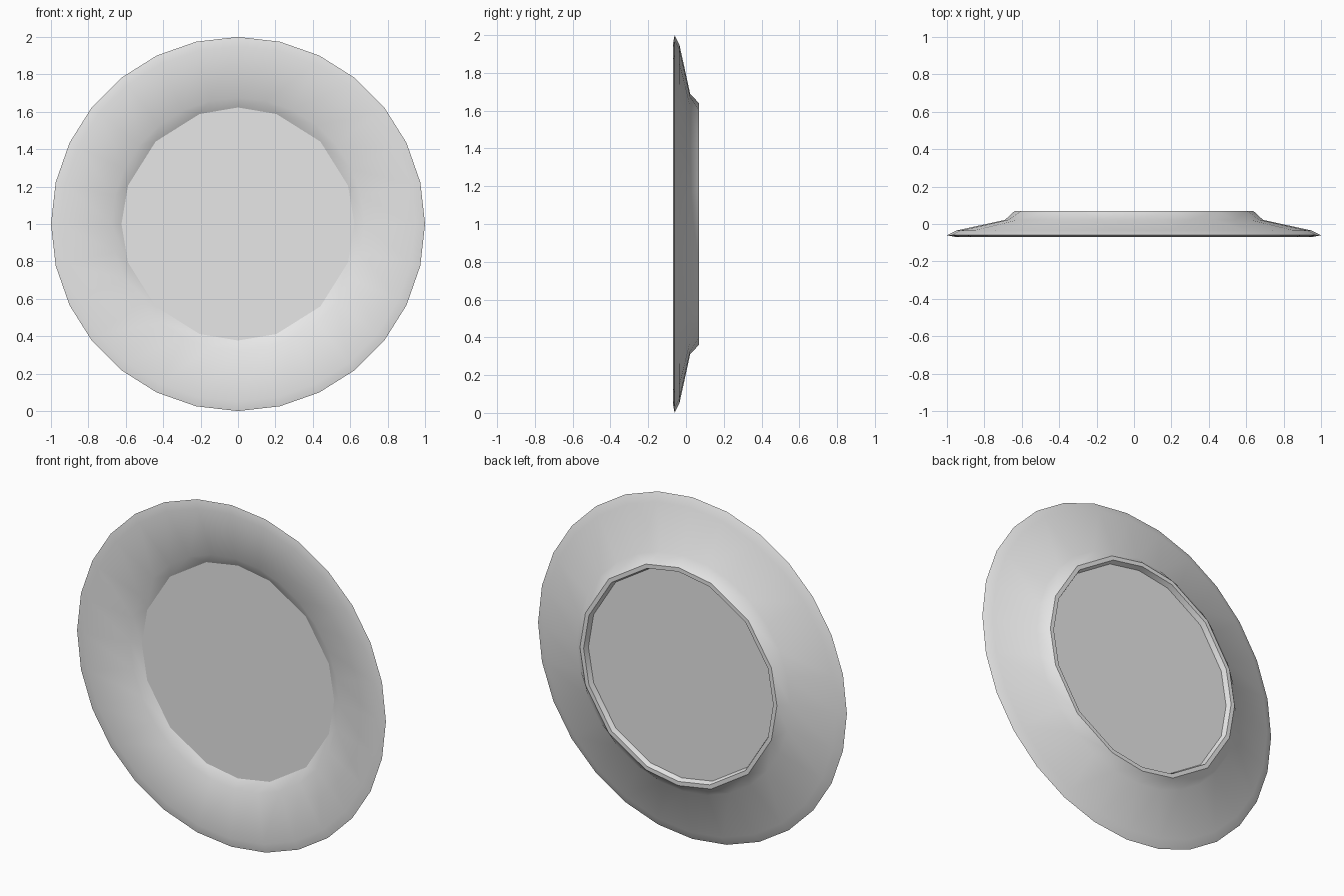
import bpy
import bmesh
import math

cube = bpy.data.objects.get("Cube")
if cube:
    bpy.data.objects.remove(cube, do_unlink=True)

SIDES = 28

# One pale grey glaze
glaze = bpy.data.materials.new("pale_grey_glaze")
glaze.use_nodes = True
colour = (0.8, 0.8, 0.8, 1.0)
glaze.diffuse_color = colour
bsdf = next(n for n in glaze.node_tree.nodes if n.type == 'BSDF_PRINCIPLED')
bsdf.inputs["Base Color"].default_value = colour

# Profile from the eating surface round the rim to the underside:
# radius, depth (y), coarse ring with fewer sides
PROFILE = [
    (0.623, 0.0, True),      # well floor edge
    (0.675, -0.03, False),   # top of well wall
    (0.95, -0.07, False),    # rim front
    (1.0, -0.06, False),     # rim tip
    (0.95, -0.035, False),   # rim back
    (0.69, 0.022, False),    # shoulder
    (0.638, 0.07, True),     # foot outer edge
    (0.614, 0.07, True),     # foot inner edge
    (0.604, 0.04, True),     # underside floor edge
]


def make_ring(bm, radius, y, coarse):
    """Ring of SIDES entries; a coarse ring shares one vertex between pairs."""
    cache, ring = {}, []
    for i in range(SIDES):
        step = i % 7
        key = i
        if coarse and step:
            key = i - step + 2 * ((step - 1) // 2) + 1.5
        if key not in cache:
            a = 2 * math.pi * key / SIDES
            cache[key] = bm.verts.new((radius * math.sin(a), y, 1 + radius * math.cos(a)))
        ring.append(cache[key])
    return ring


def unique(verts):
    return list(dict.fromkeys(verts))


bm = bmesh.new()
rings = [make_ring(bm, *p) for p in PROFILE]

# Bands between neighbouring rings
for a, b in zip(rings, rings[1:]):
    for i in range(SIDES):
        j = (i + 1) % SIDES
        corners = unique([a[i], a[j], b[j], b[i]])
        if len(corners) > 2:
            bm.faces.new(corners)

# Flat floors, front and back, with crisp borders
floors = [bm.faces.new(unique(rings[0])), bm.faces.new(unique(rings[-1]))]
bmesh.ops.recalc_face_normals(bm, faces=bm.faces[:])
for floor in floors:
    for edge in floor.edges:
        edge.smooth = False

mesh = bpy.data.meshes.new("plate")
bm.to_mesh(mesh)
bm.free()
mesh.materials.append(glaze)
plate = bpy.data.objects.new("plate", mesh)
bpy.context.collection.objects.link(plate)

# Smooth rim, sharp foot and tip
for ob in bpy.context.selected_objects:
    ob.select_set(False)
plate.select_set(True)
bpy.context.view_layer.objects.active = plate
bpy.ops.object.shade_smooth_by_angle(angle=math.radians(36), keep_sharp_edges=True)
